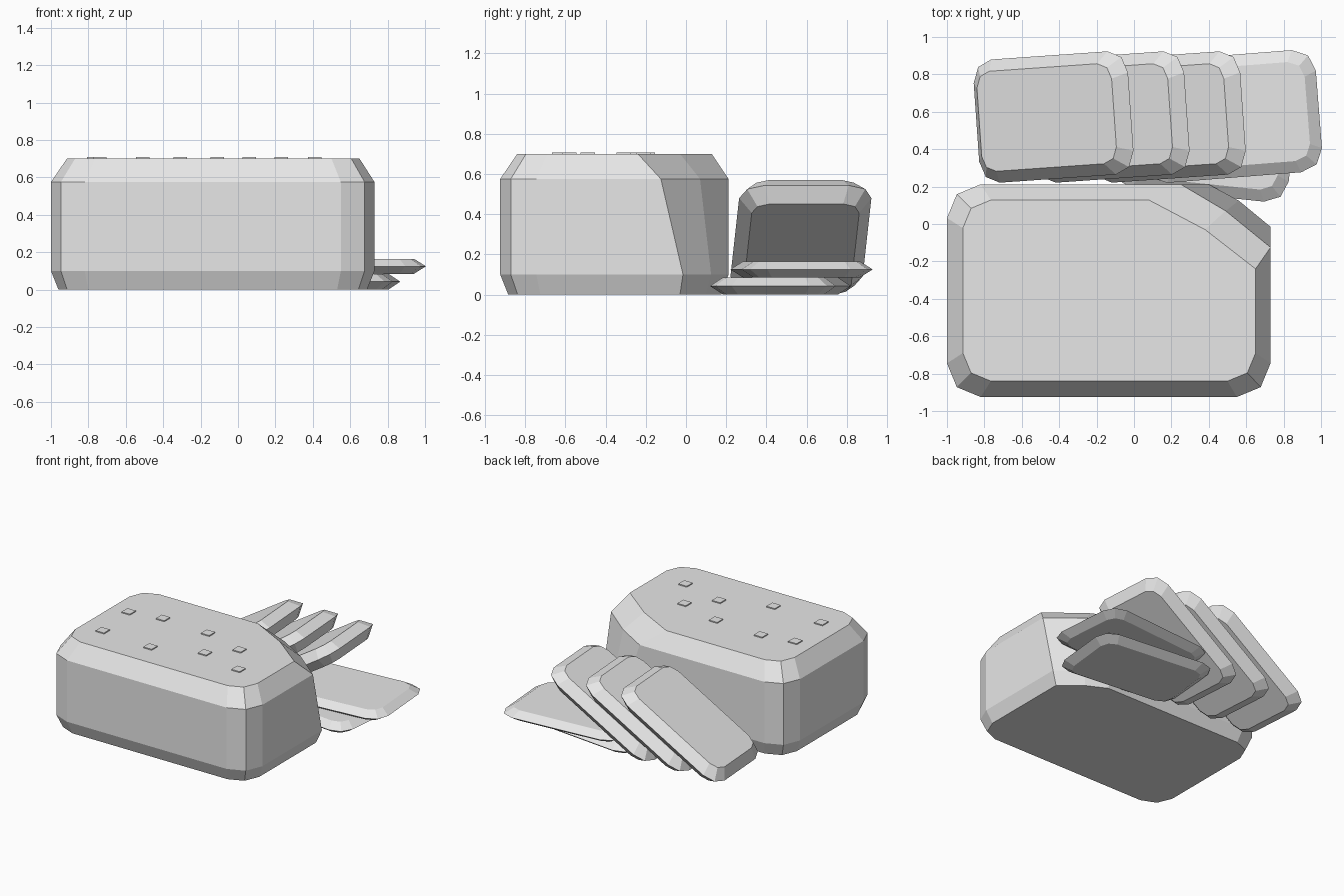
import bpy, bmesh, math
from mathutils import Matrix, Vector

if "Cube" in bpy.data.objects:
    bpy.data.objects.remove(bpy.data.objects["Cube"])

grey = bpy.data.materials.new("light grey")
grey.diffuse_color = (0.8, 0.8, 0.8, 1)
grey.use_nodes = True
grey.node_tree.nodes["Principled BSDF"].inputs["Base Color"].default_value = grey.diffuse_color


def outline(x0, x1, y0, y1, r, cut=None):
    """Counter-clockwise rectangle with two-segment corners; cut replaces the +x+y corner."""
    pts = []
    for cx, cy, start in ((x1 - r, y1 - r, 0), (x0 + r, y1 - r, 90),
                          (x0 + r, y0 + r, 180), (x1 - r, y0 + r, 270)):
        if cut and start == 0:
            pts += cut
            continue
        for a in (start, start + 45, start + 90):
            a = math.radians(a)
            pts.append((cx + r * math.cos(a), cy + r * math.sin(a)))
    return pts


def loft(name, rings, matrix=Matrix(), on_ground=False):
    """Skin a stack of (height, outline) rings and cap both ends."""
    bm = bmesh.new()
    loops = [[bm.verts.new((x, y, z)) for x, y in pts] for z, pts in rings]
    n = len(loops[0])
    bm.faces.new(loops[0][::-1])
    bm.faces.new(loops[-1])
    for a, b in zip(loops, loops[1:]):
        for i in range(n):
            j = (i + 1) % n
            bm.faces.new((a[i], a[j], b[j], b[i]))
    bm.transform(matrix)
    if on_ground:
        low = min(v.co.z for v in bm.verts)
        bm.transform(Matrix.Translation((0, 0, -low)))
    me = bpy.data.meshes.new(name)
    bm.to_mesh(me)
    bm.free()
    me.materials.append(grey)
    ob = bpy.data.objects.new(name, me)
    bpy.context.collection.objects.link(ob)
    return ob


def slice_slab(name, length, width, thick, pos, turn, lean=0.0, on_ground=False):
    """Rounded slab with a ridge round its edge."""
    a, b, d = length / 2, width / 2, 0.062
    inner = outline(-a + d, a - d, -b + d, b - d, 0.085)
    outer = outline(-a, a, -b, b, 0.12)
    m = (Matrix.Translation(Vector(pos)) @ Matrix.Rotation(math.radians(turn), 4, 'Z')
         @ Matrix.Rotation(math.radians(-lean), 4, 'Y'))
    loft(name, [(-thick / 2, inner), (0, outer), (thick / 2, inner)], m, on_ground)


# Main loaf, with one sloped cut corner
loft("loaf", [
    (0.0, outline(-0.96, 0.69, -0.885, 0.175, 0.16, [(0.69, -0.03), (0.53, 0.10), (0.38, 0.175)])),
    (0.1, outline(-1.0, 0.73, -0.925, 0.212, 0.18, [(0.73, -0.015), (0.56, 0.125), (0.40, 0.212)])),
    (0.575, outline(-1.0, 0.73, -0.925, 0.212, 0.18, [(0.73, -0.125), (0.49, 0.07), (0.25, 0.212)])),
    (0.70, outline(-0.915, 0.65, -0.84, 0.128, 0.15, [(0.65, -0.24), (0.38, -0.03), (0.08, 0.128)])),
])

# Small square flecks on the loaf top
flecks = [(-0.77, -0.24), (-0.51, -0.19), (-0.11, -0.21), (-0.74, -0.60),
          (-0.31, -0.63), (0.06, -0.49), (0.23, -0.31), (0.41, -0.58)]
for i, (x, y) in enumerate(flecks):
    s = 0.036
    sq = [(s, s), (-s, s), (-s, -s), (s, -s)]
    loft(f"fleck_{i + 1}", [(0.698, sq), (0.708, sq)], Matrix.Translation((x, y, 0)))

# Two flat slices lying on the ground
slice_slab("flat_slice_lower", 0.95, 0.63, 0.085, (0.375, 0.47, 0.0425), -6)
slice_slab("flat_slice_upper", 0.96, 0.655, 0.08, (0.51, 0.575, 0.125), 4.5)

# Three slices leaning in a row
for i in range(3):
    slice_slab(f"leaning_slice_{i + 1}", 0.975, 0.66, 0.14,
               (-0.43 + 0.3 * i, 0.572, 0.3), 4, 32, True)
